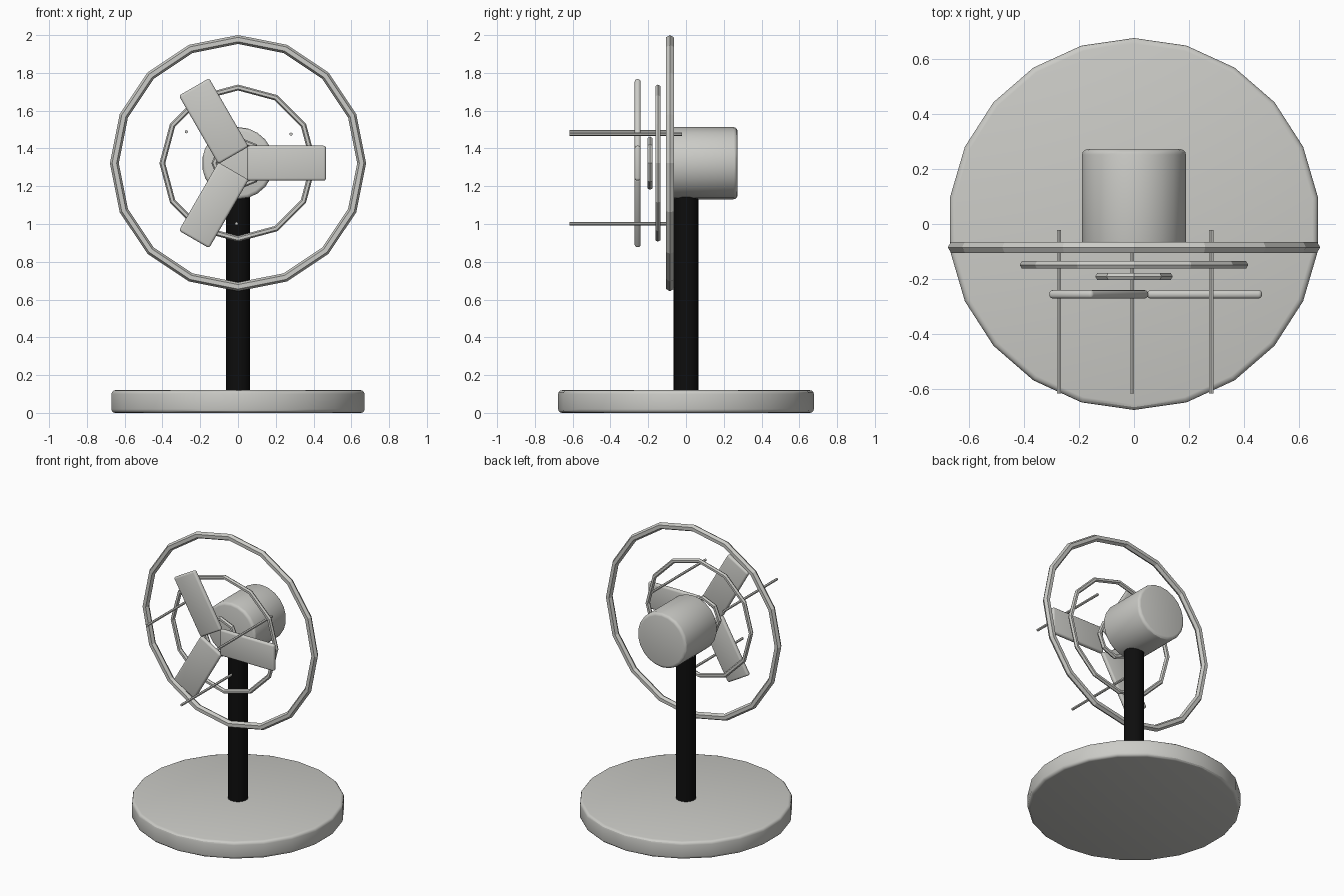
import bpy
from math import pi, cos, sin, radians

cube = bpy.data.objects.get("Cube")
if cube:
    bpy.data.objects.remove(cube, do_unlink=True)

HUB_Z = 1.322


def material(name, color):
    mat = bpy.data.materials.new(name)
    mat.use_nodes = True
    mat.diffuse_color = color
    mat.node_tree.nodes["Principled BSDF"].inputs["Base Color"].default_value = color
    return mat


GREY = material("warm grey", (0.6, 0.6, 0.57, 1))
BLACK = material("black", (0.004, 0.004, 0.004, 1))


def finish(name, mat, bevel=0, smooth=True):
    """Name the active object, colour it, round its edges and shade it."""
    obj = bpy.context.object
    obj.name = name
    obj.data.materials.append(mat)
    if bevel:
        mod = obj.modifiers.new("rounded edges", "BEVEL")
        mod.width = bevel
        mod.segments = 3
        mod.limit_method = "ANGLE"
        mod.angle_limit = radians(40)
        bpy.ops.object.modifier_apply(modifier=mod.name)
    if smooth:
        bpy.ops.object.shade_smooth_by_angle()
    return obj


def cylinder(name, mat, radius, depth, location, sides=22, along_y=False, bevel=0):
    bpy.ops.mesh.primitive_cylinder_add(
        vertices=sides, radius=radius, depth=depth, location=location,
        rotation=(pi / 2 if along_y else 0, 0, 0))
    return finish(name, mat, bevel)


# Stand and motor
cylinder("base", GREY, 0.677, 0.12, (0, 0, 0.06), bevel=0.02)
cylinder("pole", BLACK, 0.065, 1.1, (0, 0, 0.65))
cylinder("motor", GREY, 0.191, 0.355, (0, 0.095, HUB_Z), along_y=True, bevel=0.02)

# Guard rings: outer radius, tube radius, depth position, sides
for name, outer, tube, y, sides in (
        ("outer_ring", 0.678, 0.0235, -0.085, 16),
        ("middle_ring", 0.416, 0.0155, -0.149, 12),
        ("inner_ring", 0.141, 0.0155, -0.191, 8)):
    bpy.ops.mesh.primitive_torus_add(
        major_radius=outer - tube, minor_radius=tube,
        major_segments=sides, minor_segments=6,
        location=(0, y, HUB_Z), rotation=(pi / 2, 0, 0))
    finish(name, GREY, smooth=False)

# Three flat blades around the hub
for i in range(3):
    angle = i * 2 * pi / 3
    bpy.ops.mesh.primitive_cube_add(size=1)
    blade = bpy.context.object
    blade.scale = (0.418, 0.031, 0.185)
    bpy.ops.object.transform_apply(location=False, rotation=False, scale=True)
    blade.location = (0.257 * cos(angle), -0.256, HUB_Z + 0.257 * sin(angle))
    blade.rotation_euler = (0, -angle, 0)
    finish(f"blade_{i + 1}", GREY, bevel=0.013)

# Three thin rods running front to back
for i in range(3):
    angle = 0.5 + 2.095 * i
    cylinder(f"guard_rod_{i + 1}", GREY, 0.009, 0.595,
             (0.32 * cos(angle), -0.32, HUB_Z + 0.32 * sin(angle)),
             sides=6, along_y=True)
